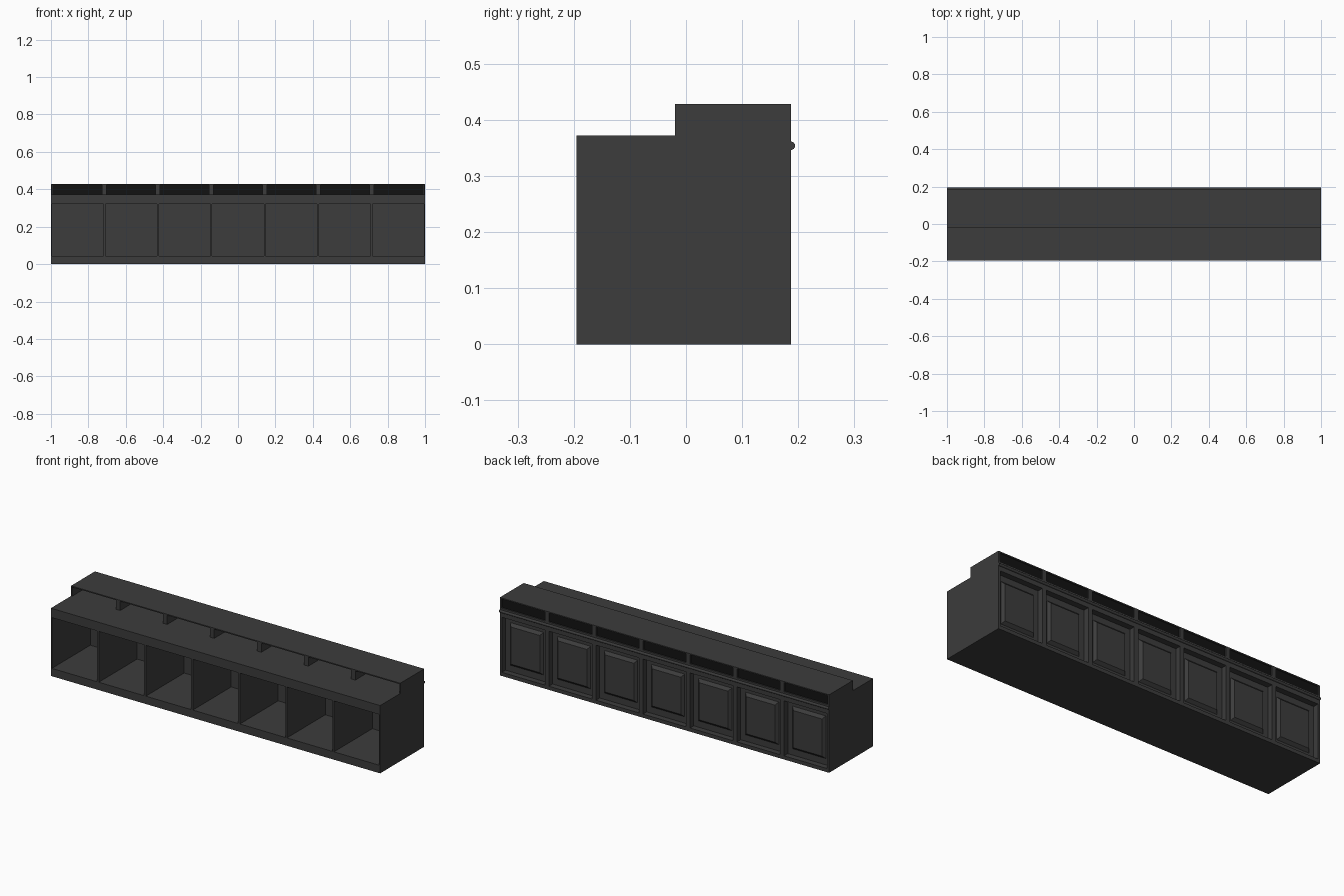
import bpy, bmesh

if "Cube" in bpy.data.objects:
    bpy.data.objects.remove(bpy.data.objects["Cube"])

def material(name, v):
    m = bpy.data.materials.new(name)
    m.diffuse_color = (v, v, v, 1)
    m.use_nodes = True
    m.node_tree.nodes["Principled BSDF"].inputs["Base Color"].default_value = m.diffuse_color
    return m

GREY = material("dark_grey", 0.045)
BLACK = material("black", 0.006)

N, W = 7, 2 / 7                      # bays and bay spacing
FRONT, STEP, BACK = -0.195, -0.02, 0.187
COUNTER, TOP = 0.372, 0.428

def finish(bm, name, mat):
    me = bpy.data.meshes.new(name)
    bm.to_mesh(me)
    bm.free()
    ob = bpy.data.objects.new(name, me)
    me.materials.append(mat)
    bpy.context.collection.objects.link(ob)
    return ob

def box(name, x, y, z, mat=GREY):
    bm = bmesh.new()
    bmesh.ops.create_cube(bm, size=1)
    for v in bm.verts:
        v.co = [r[0] + (c + 0.5) * (r[1] - r[0]) for c, r in zip(v.co, (x, y, z))]
    return finish(bm, name, mat)

# Stepped end walls, extruded from the side profile
def end_wall(name, x0, x1):
    bm = bmesh.new()
    profile = [(FRONT, 0), (BACK, 0), (BACK, TOP), (STEP, TOP), (STEP, COUNTER), (FRONT, COUNTER)]
    face = bm.faces.new([bm.verts.new((x0, y, z)) for y, z in profile])
    ext = bmesh.ops.extrude_face_region(bm, geom=[face])
    for v in ext["geom"]:
        if isinstance(v, bmesh.types.BMVert):
            v.co.x = x1
    bmesh.ops.recalc_face_normals(bm, faces=bm.faces)
    finish(bm, name, GREY)

end_wall("end_wall_left", -1, -0.994)
end_wall("end_wall_right", 1, 0.994)

# Horizontal slabs
X = (-0.995, 0.995)
box("plinth", X, (FRONT, BACK), (0, 0.02))
box("shelf_floor", X, (FRONT, 0.14), (0.015, 0.043))
box("counter_slab", X, (FRONT, BACK), (0.322, COUNTER))
box("raised_top", X, (STEP, BACK), (0.422, TOP))

# Bay dividers: thin at the front, wider posts at the back and under the raised top
for i in range(N + 1):
    x = -1 + i * W
    def span(w):
        return max(-0.999, x - w / 2), min(0.999, x + w / 2)
    if 0 < i < N:
        box("bay_divider", span(0.01), (FRONT, 0.14), (0.04, 0.325))
        box("upper_post", span(0.025), (STEP, BACK), (0.37, 0.424))
    else:
        box("upper_post", span(0.02), (0.16, BACK), (0.37, 0.424))
    box("back_post", span(0.025), (0.14, BACK), (0.015, 0.325))

# Back panels with a sloped raised field
box("back_wall", X, (0.138, 0.155), (0.015, 0.325))
for i in range(N):
    cx, cz = -1 + (i + 0.5) * W, 0.172
    bm = bmesh.new()
    bmesh.ops.create_cube(bm, size=1)
    for v in bm.verts:
        outer = v.co.y < 0
        w, h = (0.105, 0.122) if outer else (0.088, 0.102)
        v.co = (cx + (w if v.co.x > 0 else -w), 0.15 if outer else 0.17,
                cz + (h if v.co.z > 0 else -h))
    finish(bm, "raised_panel", GREY)

# Black glazing closing the upper openings
box("dark_glazing", X, (0.174, 0.18), (0.37, 0.424), BLACK)

# Round rail along the back
bpy.ops.mesh.primitive_cylinder_add(vertices=16, radius=0.0075, depth=2,
                                    location=(0, BACK, 0.354), rotation=(0, 1.5707963, 0))
rail = bpy.context.object
rail.name = "back_rail"
rail.data.materials.append(GREY)
bpy.ops.object.shade_smooth_by_angle()
